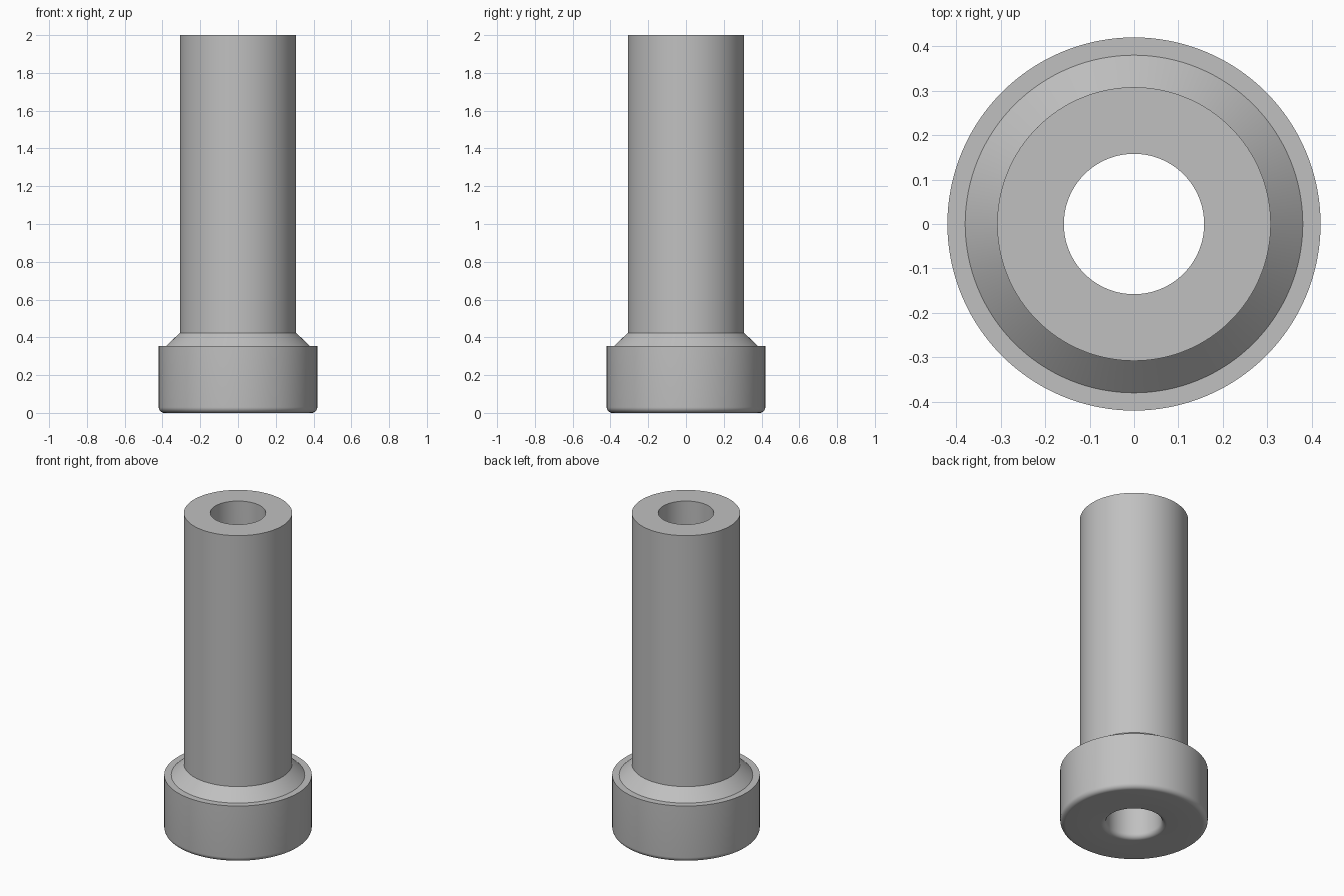
import bpy
import bmesh
from math import cos, sin, pi, radians

cube = bpy.data.objects.get("Cube")
if cube:
    bpy.data.objects.remove(cube, do_unlink=True)

SEGMENTS = 128
BORE, SHAFT, CONE, HEAD = 0.158, 0.308, 0.38, 0.42
FILLET = 0.03


def arc(cx, cz, radius, start, end, steps=8):
    """Points on a circular arc in the radius/height plane."""
    angles = [start + (end - start) * i / steps for i in range(steps + 1)]
    return [(cx + radius * cos(a), cz + radius * sin(a)) for a in angles]


def lathe(name, profile, material):
    """Revolve a closed radius/height profile around z."""
    bm = bmesh.new()
    rings = []
    for r, z in profile:
        rings.append([bm.verts.new((r * cos(2 * pi * i / SEGMENTS),
                                    r * sin(2 * pi * i / SEGMENTS), z))
                      for i in range(SEGMENTS)])
    for k, low in enumerate(rings):
        high = rings[(k + 1) % len(rings)]
        for i in range(SEGMENTS):
            j = (i + 1) % SEGMENTS
            bm.faces.new((low[i], low[j], high[j], high[i]))
    bmesh.ops.recalc_face_normals(bm, faces=bm.faces)
    mesh = bpy.data.meshes.new(name)
    bm.to_mesh(mesh)
    bm.free()
    mesh.materials.append(material)
    obj = bpy.data.objects.new(name, mesh)
    bpy.context.collection.objects.link(obj)
    bpy.ops.object.select_all(action="DESELECT")
    obj.select_set(True)
    bpy.context.view_layer.objects.active = obj
    bpy.ops.object.shade_smooth_by_angle(angle=radians(30))
    return obj


grey = bpy.data.materials.new("plain grey")
grey.use_nodes = True
colour = (0.53, 0.53, 0.53, 1)
grey.diffuse_color = colour
grey.node_tree.nodes["Principled BSDF"].inputs["Base Color"].default_value = colour

# Rounded bottom rim, flanged head, conical shoulder, shaft, through bore
profile = arc(BORE + FILLET, FILLET, FILLET, pi, 1.5 * pi)
profile += arc(HEAD - FILLET, FILLET, FILLET, 1.5 * pi, 2 * pi)
profile += [(HEAD, 0.354), (CONE, 0.354), (SHAFT, 0.424), (SHAFT, 2), (BORE, 2)]
lathe("flanged_bushing", profile, grey)
